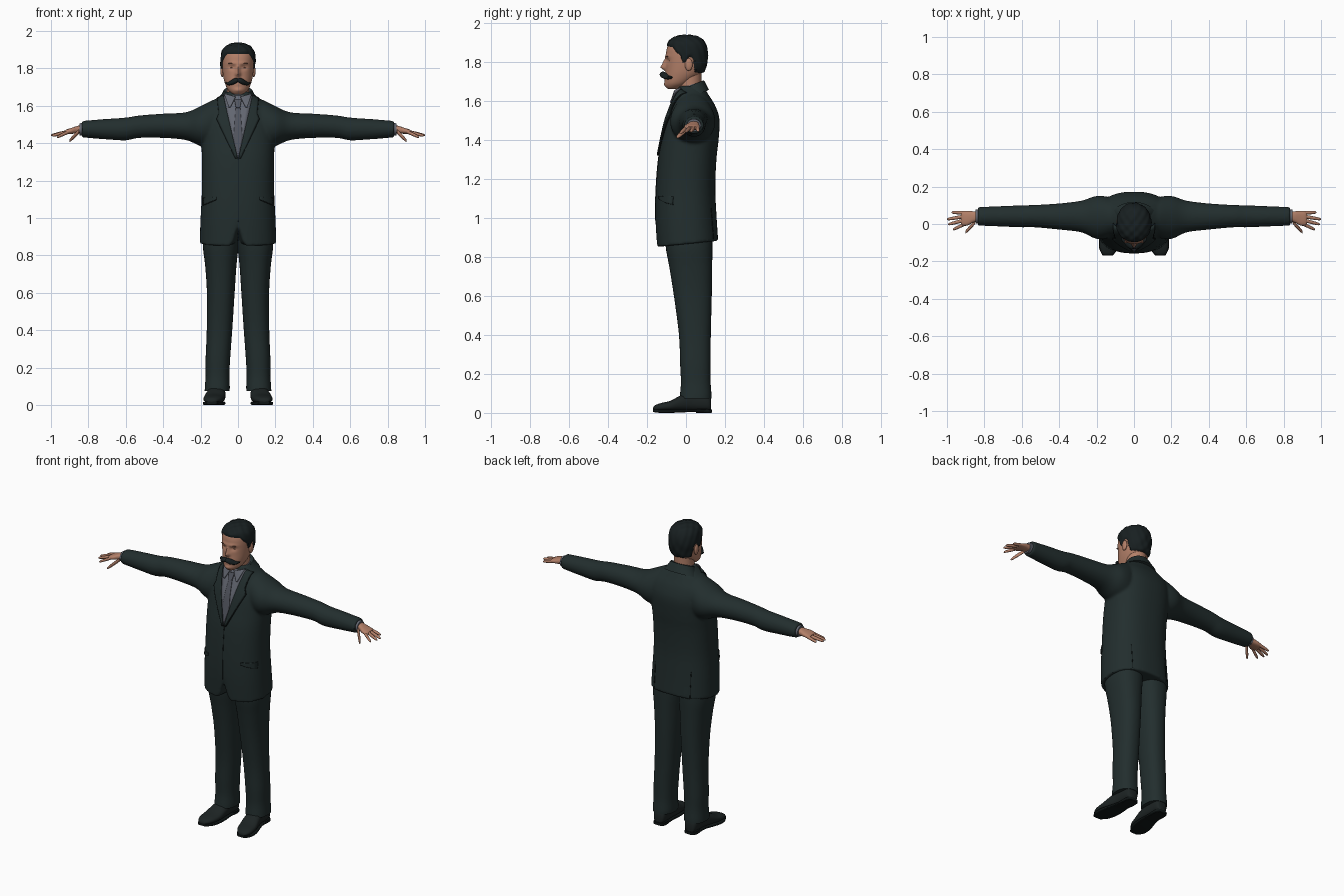
import bpy, bmesh, math
from mathutils import Vector
from mathutils.bvhtree import BVHTree

if "Cube" in bpy.data.objects:
    bpy.data.objects.remove(bpy.data.objects["Cube"])


def material(name, r, g, b):
    m = bpy.data.materials.new(name)
    m.use_nodes = True
    m.diffuse_color = (r, g, b, 1)
    node = m.node_tree.nodes["Principled BSDF"]
    node.inputs["Base Color"].default_value = (r, g, b, 1)
    node.inputs["Roughness"].default_value = 0.8
    return m


SUIT = material("suit green black", .016, .027, .027)
SEAM = material("seam black", .005, .008, .008)
SHOE = material("shoe black", .012, .017, .017)
HAIR = material("hair black", .009, .014, .015)
SKIN = material("skin", .45, .215, .14)
BROWN = material("brow brown", .2, .09, .06)
SHIRT = material("shirt grey", .125, .135, .165)
TIE = material("tie grey", .085, .092, .115)


def resample(keys, steps):
    """Smooth curve through key tuples."""
    out = []
    for i in range(len(keys) - 1):
        quad = [keys[max(0, min(len(keys) - 1, i + k))] for k in (-1, 0, 1, 2)]
        for s in range(steps):
            t = s / steps
            out.append([b + .5 * t * (c - a + t * (2*a - 5*b + 4*c - d + t * (3*(b - c) + d - a)))
                        for a, b, c, d in zip(*quad)])
    return out + [list(keys[-1])]


def add_loft(bm, axis, keys, n=24, steps=4, power=2, side=1, shape=None):
    """Skin sections (position, a min, a max, b min, b max) along an axis."""
    rings = []
    for t, a0, a1, b0, b1 in resample(keys, steps):
        ring = []
        for k in range(n):
            c, s = math.cos(math.tau * k / n), math.sin(math.tau * k / n)
            a = (a0 + a1) / 2 + (a1 - a0) / 2 * math.copysign(abs(c) ** (2 / power), c)
            b = (b0 + b1) / 2 + (b1 - b0) / 2 * math.copysign(abs(s) ** (2 / power), s)
            p = Vector({"x": (t, a, b), "y": (a, t, b), "z": (a, b, t)}[axis])
            if shape:
                p = shape(p)
            p.x *= side
            ring.append(bm.verts.new(p))
        rings.append(ring)
    for r0, r1 in zip(rings, rings[1:]):
        for k in range(n):
            bm.faces.new((r0[k], r0[(k + 1) % n], r1[(k + 1) % n], r1[k]))
    for ring in (rings[0], rings[-1]):
        hub = bm.verts.new(sum((v.co for v in ring), Vector()) / n)
        for k in range(n):
            bm.faces.new((hub, ring[k], ring[(k + 1) % n]))


def smooth(ob, angle=50):
    bpy.ops.object.select_all(action='DESELECT')
    ob.select_set(True)
    bpy.context.view_layer.objects.active = ob
    bpy.ops.object.shade_smooth_by_angle(angle=math.radians(angle))


def finish(bm, name, mat):
    bmesh.ops.recalc_face_normals(bm, faces=bm.faces)
    me = bpy.data.meshes.new(name)
    bm.to_mesh(me)
    bm.free()
    me.materials.append(mat)
    ob = bpy.data.objects.new(name, me)
    bpy.context.collection.objects.link(ob)
    smooth(ob)
    return ob


def loft(name, mat, axis, keys, **kw):
    bm = bmesh.new()
    add_loft(bm, axis, keys, **kw)
    return finish(bm, name, mat)


def upright(rows):
    return [(z, -w, w, f, b) for z, w, f, b in rows]


# Jacket: body and sleeves fused into one skin
def hem(p):
    w = max(0, 1 - (p.z - .865) / .13)
    notch = .11 * max(0, 1 - abs(p.x) / .035) if p.y < 0 else 0
    p.z += w * (.1 * p.y + notch)
    return p


bm = bmesh.new()
add_loft(bm, "z", upright([
    (.865, .205, -.15, .165), (1, .2, -.157, .157), (1.15, .193, -.154, .15),
    (1.3, .193, -.142, .156), (1.4, .195, -.124, .167), (1.5, .195, -.102, .172),
    (1.57, .185, -.077, .152), (1.62, .14, -.057, .122), (1.655, .095, -.045, .1),
    (1.675, .075, -.035, .085)]), n=72, power=2.4, shape=hem)
SLEEVE = [(.05, -.03, .1, 1.42, 1.655), (.12, -.07, .14, 1.37, 1.637), (.2, -.08, .15, 1.385, 1.598),
          (.28, -.045, .125, 1.417, 1.565), (.4, -.03, .11, 1.428, 1.558), (.53, -.018, .102, 1.428, 1.548),
          (.6, -.018, .1, 1.415, 1.537), (.7, -.014, .096, 1.42, 1.53), (.8, -.01, .092, 1.428, 1.522),
          (.835, -.01, .09, 1.432, 1.518)]
for s in (1, -1):
    add_loft(bm, "x", SLEEVE, n=32, side=s)
jacket = finish(bm, "jacket", SUIT)
mod = jacket.modifiers.new("fuse", 'REMESH')
mod.mode, mod.voxel_size = 'VOXEL', .008
mod = jacket.modifiers.new("relax", 'SMOOTH')
mod.factor, mod.iterations = .5, 4
bpy.context.view_layer.update()
fused = bpy.data.meshes.new_from_object(jacket.evaluated_get(bpy.context.evaluated_depsgraph_get()))
jacket.modifiers.clear()
jacket.data = fused
smooth(jacket)
bm = bmesh.new()
bm.from_mesh(fused)
cloth = BVHTree.FromBMesh(bm)
bm.free()


def along(line, t):
    i = min(int(t * (len(line) - 1)), len(line) - 2)
    return Vector(line[i]).lerp(Vector(line[i + 1]), t * (len(line) - 1) - i)


def drape(name, mat, left, right, lift, side=1, back=False, rows=24, cols=6):
    """Thin cloth plate between two (x, z) lines, laid on the jacket."""
    bm, grid, d = bmesh.new(), [], -1 if back else 1
    for r in range(rows + 1):
        a, b = along(left, r / rows), along(right, r / rows)
        line = []
        for c in range(cols + 1):
            x, z = a.lerp(b, c / cols)
            hit = cloth.ray_cast(Vector((x * side, -d, z)), Vector((0, d, 0)))[0]
            if hit is None:
                hit = cloth.find_nearest(Vector((x * side, -.05 * d, z)))[0]
            line.append(bm.verts.new(hit - Vector((0, d * lift, 0))))
        grid.append(line)
    for u, v in zip(grid, grid[1:]):
        for c in range(cols):
            bm.faces.new((u[c], u[c + 1], v[c + 1], v[c]))
    ob = finish(bm, name, mat)
    mod = ob.modifiers.new("thickness", 'SOLIDIFY')
    mod.thickness, mod.offset = .006, 0


# Shirt, tie, lapels, pockets and seams
drape("shirt_front", SHIRT, [(-.08, 1.655), (-.002, 1.325)], [(.08, 1.655), (.002, 1.325)], .002)
drape("tie_blade", TIE, [(-.011, 1.6), (-.024, 1.43), (-.001, 1.33)],
      [(.011, 1.6), (.024, 1.43), (.001, 1.33)], .006)
drape("tie_knot", TIE, [(-.02, 1.635), (-.011, 1.59)], [(.02, 1.635), (.011, 1.59)], .011)
drape("front_seam", SEAM, [(-.001, 1.32), (-.001, .98)], [(.002, 1.32), (.002, .98)], -.001, cols=1)
INNER = [(.078, 1.657), (.057, 1.56), (.05, 1.53), (.002, 1.32)]
OUTER = [(.108, 1.643), (.1, 1.56), (.112, 1.53), (.012, 1.32)]
for s, tag in ((1, "left"), (-1, "right")):
    drape(tag + "_lapel", SUIT, INNER, OUTER, .008, s)
    drape(tag + "_lapel_edge", SEAM, INNER, [(x + .003, z - .002) for x, z in OUTER], .003, s)
    drape(tag + "_shirt_collar_wing", SHIRT, [(.012, 1.648), (.04, 1.592)], [(.074, 1.665), (.05, 1.592)], .012, s)
    drape(tag + "_pocket_flap", SUIT, [(.115, 1.112), (.115, 1.1)], [(.186, 1.108), (.186, 1.07)], .003, s)
    drape(tag + "_pocket_seam", SEAM, [(.115, 1.1), (.115, 1.096)], [(.187, 1.07), (.187, 1.066)], .001, s, rows=2)
    drape(tag + "_back_vent", SEAM, [(.125, 1.05), (.125, .89)], [(.128, 1.05), (.128, .89)], -.001, s, True, cols=1)


def tilted(amount):
    def shape(p):
        p.z += amount * (p.y - .03)
        return p
    return shape


# Neck and collars
loft("neck", SKIN, "z", upright([(1.58, .062, -.035, .085), (1.66, .06, -.04, .08), (1.75, .06, -.045, .08)]))
loft("shirt_collar", SHIRT, "z", upright([(1.61, .078, -.045, .09), (1.65, .071, -.045, .085),
     (1.683, .065, -.045, .08)]), n=32, shape=tilted(.3))
loft("jacket_collar", SUIT, "z", upright([(1.62, .115, -.025, .118), (1.65, .092, -.025, .105),
     (1.68, .076, -.02, .092)]), n=32, shape=tilted(.4))

# Head, with nose and eye sockets pushed out of the skin
HEAD = upright([
    (1.66, .02, -.09, -.045), (1.668, .036, -.1, -.02), (1.69, .057, -.106, .02), (1.73, .073, -.105, .07),
    (1.77, .081, -.103, .094), (1.82, .085, -.103, .104), (1.86, .085, -.1, .103), (1.89, .079, -.089, .093),
    (1.913, .06, -.068, .074), (1.926, .03, -.036, .042), (1.929, .006, -.008, .012)])


def bump(p, x, z, w, h):
    return math.exp(-((abs(p.x) - x) / w) ** 2 - ((p.z - z) / h) ** 2)


def face(p):
    if p.y < -.03:
        p.y += (.009 * bump(p, .032, 1.806, .018, .012) - .024 * bump(p, 0, 1.77, .013, .013)
                - .016 * bump(p, 0, 1.793, .009, .02) - .006 * bump(p, .025, 1.827, .03, .009)
                - .008 * bump(p, 0, 1.683, .022, .012) - .006 * bump(p, 0, 1.72, .03, .018))
    return p


loft("head", SKIN, "z", HEAD, n=96, steps=6, power=2.15, shape=face)

# Hair: a cap that sinks below the skin past the hairline
HAIRLINE = [(-.2, 1.88), (-.07, 1.876), (-.05, 1.85), (-.028, 1.83), (-.018, 1.795),
            (.002, 1.795), (.012, 1.825), (.035, 1.82), (.045, 1.745), (.2, 1.728)]


def hair_cap(p):
    for (y0, z0), (y1, z1) in zip(HAIRLINE, HAIRLINE[1:]):
        if y0 <= p.y <= y1:
            edge = z0 + (z1 - z0) * (p.y - y0) / (y1 - y0)
    tuft = .0025 * math.sin(p.x * 130) * math.sin(p.y * 110 + p.z * 60)
    grow = max(-.01, min(.008, (p.z - edge) * .8))
    if grow > 0:
        grow += tuft * grow / .008
    return p + (p - Vector((0, 0, 1.81))).normalized() * grow


loft("hair", HAIR, "z", HEAD, n=96, steps=6, power=2.15, shape=hair_cap)


def ball(name, mat, centre, size):
    bm = bmesh.new()
    bmesh.ops.create_uvsphere(bm, u_segments=20, v_segments=12, radius=1)
    for v in bm.verts:
        v.co = Vector(centre) + Vector(a * b for a, b in zip(v.co, size))
    finish(bm, name, mat)


FINGERS = [("index", .002, .968, -.03, 1.432), ("middle", .022, .994, -.002, 1.44),
           ("ring", .042, 1, .025, 1.442), ("little", .059, .975, .062, 1.445)]


def digit(name, start, end, r, side):
    keys = []
    for t, k in ((0, 1), (.5, 1), (.9, .75), (1, .2)):
        x, y, z = Vector(start).lerp(Vector(end), t)
        keys.append((x, y - r * k, y + r * k, z - r * k, z + r * k))
    loft(name, SKIN, "x", keys, n=12, steps=3, side=side)


for s, tag in ((1, "left"), (-1, "right")):
    # Face details
    ball(tag + "_ear", SKIN, (s * .084, .014, 1.785), (.01, .02, .032))
    ball(tag + "_eye", BROWN, (s * .032, -.083, 1.804), (.013, .007, .003))
    ball(tag + "_brow", BROWN, (s * .034, -.096, 1.826), (.02, .006, .003))
    loft(tag + "_moustache", HAIR, "x", [
        (0, -.132, -.1, 1.727, 1.746), (.015, -.135, -.1, 1.718, 1.749), (.035, -.124, -.085, 1.711, 1.738),
        (.053, -.104, -.068, 1.71, 1.726), (.066, -.088, -.07, 1.719, 1.727)], n=16, side=s)
    # Cuffs and hands
    loft(tag + "_shirt_cuff", SHIRT, "x", [(.81, .002, .08, 1.44, 1.51), (.848, .004, .076, 1.442, 1.506)], side=s)
    loft(tag + "_palm", SKIN, "x", [
        (.83, .015, .066, 1.452, 1.498), (.86, .008, .068, 1.452, 1.492), (.89, -.008, .07, 1.45, 1.482),
        (.915, -.008, .069, 1.449, 1.474), (.925, .002, .06, 1.453, 1.468)], power=2.5, side=s)
    for name, y, tx, ty, tz in FINGERS:
        digit(f"{tag}_{name}_finger", (.9, y, 1.463), (tx, ty, tz), .0095, s)
    digit(tag + "_thumb", (.85, .01, 1.462), (.902, -.045, 1.412), .012, s)
    # Trouser legs
    loft(tag + "_trouser_leg", SUIT, "z", [
        (.075, .045, .178, -.032, .13), (.1, .044, .177, -.03, .13), (.16, .046, .173, -.026, .126),
        (.25, .042, .173, -.03, .126), (.4, .031, .167, -.036, .127), (.6, .018, .166, -.062, .132),
        (.75, .008, .176, -.086, .134), (.86, -.004, .188, -.105, .135), (1, -.01, .18, -.11, .13)],
        n=36, power=2.3, side=s)
    # Shoes: upper, sole and heel
    loft(tag + "_shoe", SHOE, "y", [
        (.128, .085, .135, .012, .07), (.11, .072, .15, .01, .1), (.03, .068, .158, .01, .11),
        (-.03, .067, .172, .01, .088), (-.08, .072, .183, .01, .062), (-.13, .087, .183, .01, .05),
        (-.16, .11, .17, .012, .038), (-.168, .128, .155, .016, .026)], n=28, power=2.4, side=s)
    loft(tag + "_sole", SEAM, "y", [
        (.132, .085, .137, .002, .016), (.11, .07, .152, 0, .018), (.03, .07, .156, .004, .018),
        (-.03, .067, .173, .002, .018), (-.08, .071, .186, 0, .018), (-.13, .086, .186, 0, .018),
        (-.168, .112, .168, .004, .02)], n=28, power=5, side=s)
    loft(tag + "_heel", SEAM, "z", [(0, .073, .149, .05, .13), (.02, .071, .151, .05, .132)], power=3, side=s)
